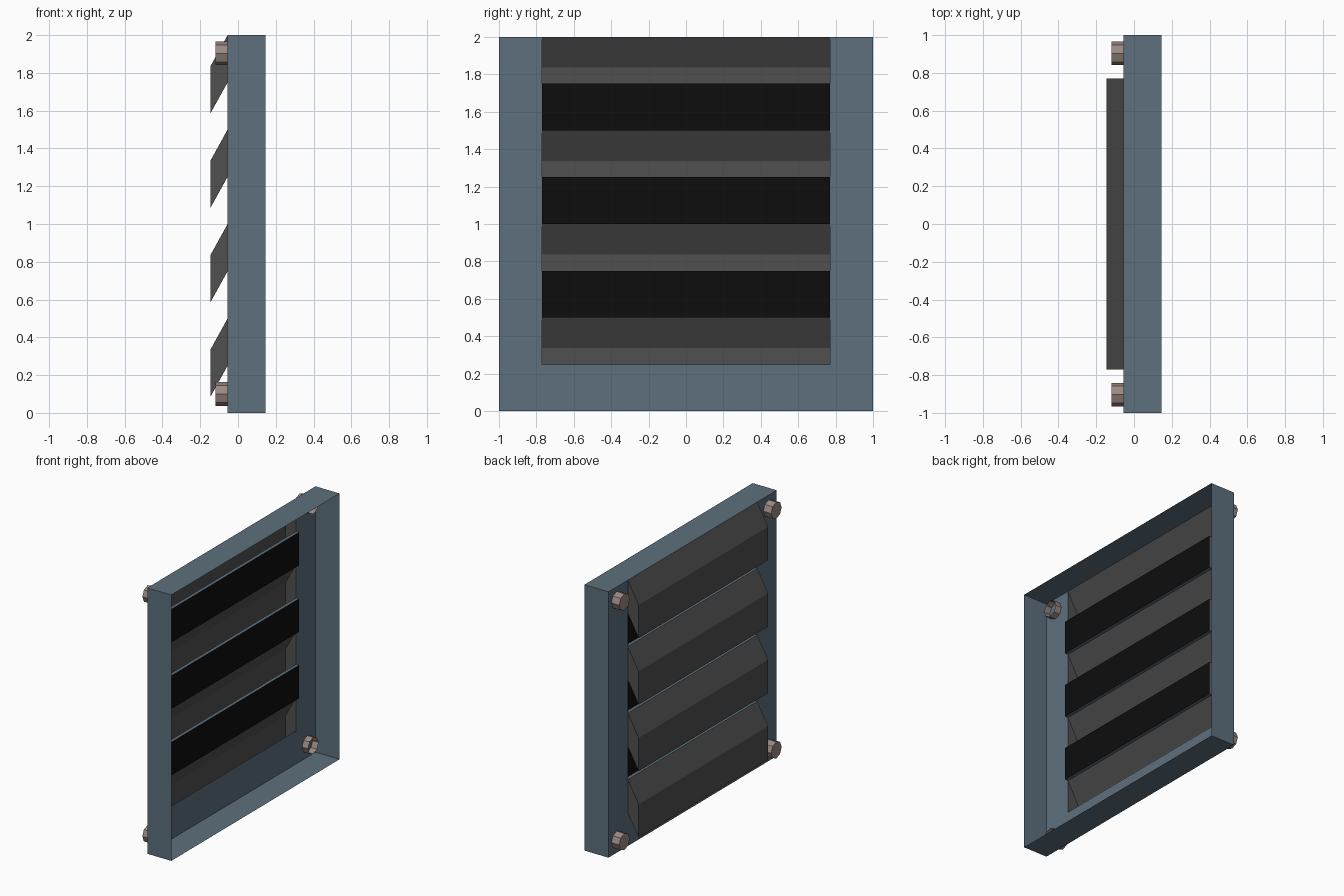
import bpy, bmesh, math
from mathutils import Matrix, Vector

if "Cube" in bpy.data.objects:
    bpy.data.objects.remove(bpy.data.objects["Cube"])

BACK, RIM = -0.055, 0.145      # x of the plate and of the open rim
HALF = 0.77                    # half width of the louvre area


def material(name, rgb):
    m = bpy.data.materials.new(name)
    m.diffuse_color = (*rgb, 1)
    m.use_nodes = True
    m.node_tree.nodes["Principled BSDF"].inputs["Base Color"].default_value = m.diffuse_color
    return m


BLUE = material("blue_steel", (0.11, 0.16, 0.205))
GREY = material("dark_grey", (0.08, 0.08, 0.08))
BLACK = material("black", (0.004, 0.004, 0.004))
BRONZE = material("bolt_metal", (0.33, 0.25, 0.225))


def finish(bm, name, *mats):
    mesh = bpy.data.meshes.new(name)
    bm.to_mesh(mesh)
    bm.free()
    for m in mats:
        mesh.materials.append(m)
    ob = bpy.data.objects.new(name, mesh)
    bpy.context.collection.objects.link(ob)
    return ob


def open_box(bm, x, y, z, open_sides):
    """Box spanning the given ranges, without the x faces listed (-1, 1)."""
    size = Vector((x[1] - x[0], y[1] - y[0], z[1] - z[0]))
    mid = Vector((sum(x) / 2, sum(y) / 2, sum(z) / 2))
    mat = Matrix.Translation(mid) @ Matrix.Diagonal((*size, 1))
    verts = bmesh.ops.create_cube(bm, size=1, matrix=mat)["verts"]
    faces = list({f for v in verts for f in v.link_faces})
    bm.normal_update()
    gone = [f for f in faces if round(f.normal.x) in open_sides and abs(f.normal.x) > 0.5]
    keep = [f for f in faces if f not in gone]
    bmesh.ops.delete(bm, geom=gone, context='FACES_ONLY')
    return verts, keep


def plate(bm, y, z):
    pts = [(y[0], z[0]), (y[0], z[1]), (y[1], z[1]), (y[1], z[0])]
    bm.faces.new([bm.verts.new((BACK, a, b)) for a, b in pts])


# Panel: thin-walled tray open at +x, with a plate round the louvre area
bm = bmesh.new()
open_box(bm, (BACK, RIM), (-1, 1), (0, 2), (-1, 1))
plate(bm, (-1, -HALF), (0, 2))
plate(bm, (HALF, 1), (0, 2))
plate(bm, (-HALF, HALF), (0, 0.25))

# Shallow recesses with black floors between the louvres
for z0 in (0.5, 1.0, 1.5):
    _, faces = open_box(bm, (BACK, BACK + 0.025), (-HALF, HALF), (z0, z0 + 0.25), (-1,))
    for f in faces:
        f.material_index = int(f.normal.x > 0.5)
    bmesh.ops.reverse_faces(bm, faces=faces)
finish(bm, "panel", BLUE, BLACK)

# Louvres: hollow hoods sheared downwards as they stick out
for i in range(4):
    bm = bmesh.new()
    z0 = 0.25 + 0.5 * i
    verts, _ = open_box(bm, (BACK - 0.09, BACK), (-HALF, HALF), (z0, z0 + 0.25), (1,))
    for v in verts:
        if v.co.x < BACK - 0.01:
            v.co.z -= 0.163
    finish(bm, f"louvre_{i + 1}", GREY)

# Corner bolts: eight-sided, capped outside and open inside
x0, x1 = -0.12, -0.005
for y in (-0.903, 0.903):
    for z in (0.1, 1.903):
        bm = bmesh.new()
        bmesh.ops.create_cone(
            bm, cap_ends=True, segments=8, radius1=0.0625, radius2=0.0625, depth=x1 - x0,
            matrix=Matrix.Translation(((x0 + x1) / 2, y, z)) @ Matrix.Rotation(math.pi / 2, 4, 'Y'))
        bm.normal_update()
        cap = [f for f in bm.faces if f.normal.x > 0.9]
        bmesh.ops.delete(bm, geom=cap, context='FACES_ONLY')
        side = "front" if y < 0 else "back"
        level = "lower" if z < 1 else "upper"
        finish(bm, f"bolt_{side}_{level}", BRONZE)
